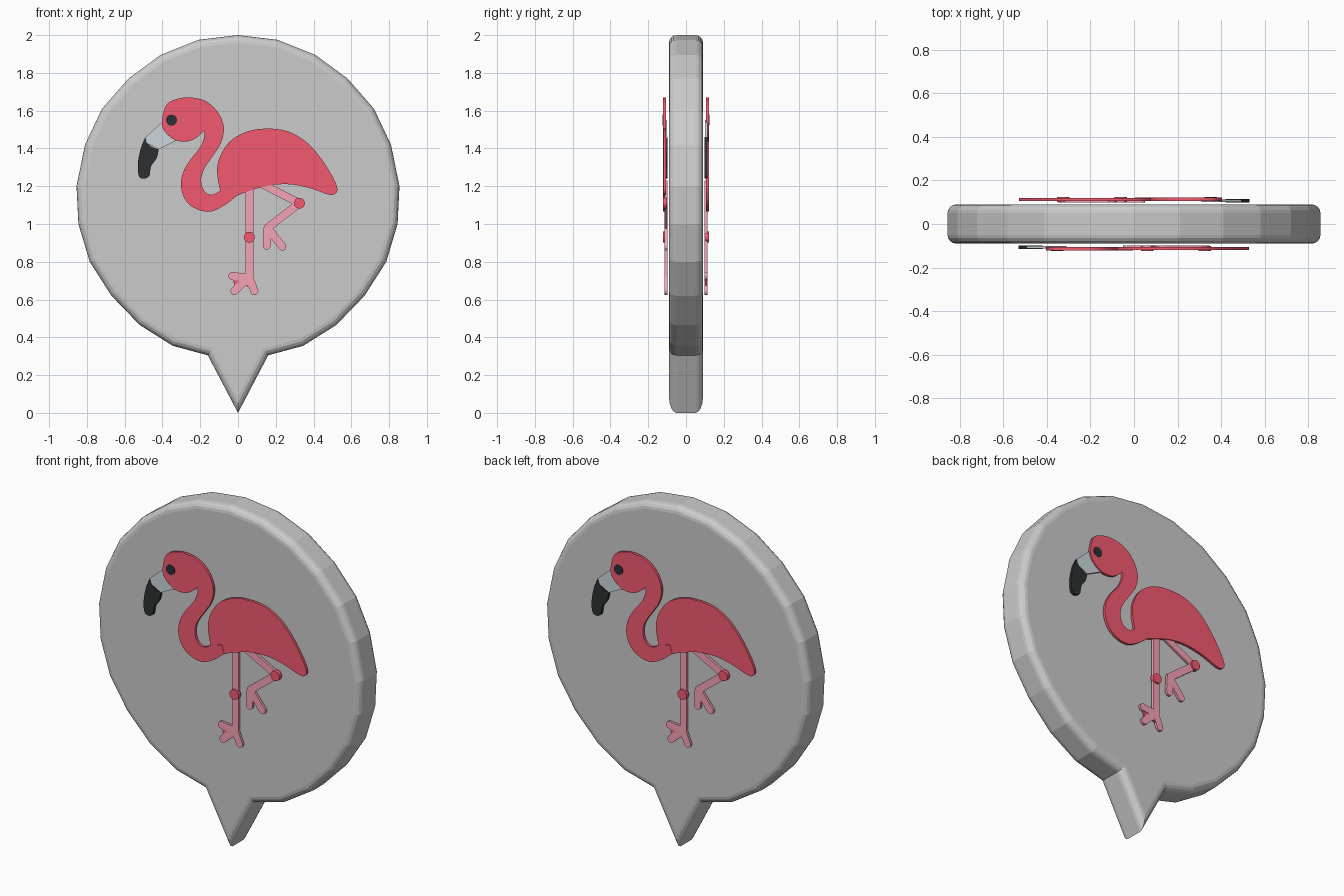
import bpy, bmesh, math
from mathutils import Vector, Matrix

if "Cube" in bpy.data.objects:
    bpy.data.objects.remove(bpy.data.objects["Cube"])


def material(name, rgb):
    m = bpy.data.materials.new(name)
    m.diffuse_color = (*rgb, 1)
    m.use_nodes = True
    m.node_tree.nodes["Principled BSDF"].inputs["Base Color"].default_value = m.diffuse_color
    return m


RED = material("red", (0.9, 0.10, 0.16))
PINK = material("pink", (0.92, 0.37, 0.46))
PALE = material("pale_grey", (0.6, 0.67, 0.71))
BLACK = material("black", (0.025, 0.03, 0.032))


def slab(name, outline, y0, y1, mat=None, turn=0.0, bevel=0.0):
    """Extrude an x/z outline from y0 to y1, then turn it about z."""
    bm = bmesh.new()
    face = bm.faces.new([bm.verts.new((p[0], y0, p[1])) for p in outline])
    ext = bmesh.ops.extrude_face_region(bm, geom=[face])
    for v in ext["geom"]:
        if isinstance(v, bmesh.types.BMVert):
            v.co.y = y1
    if bevel:
        rim = [e for e in bm.edges if abs(e.verts[0].co.y - e.verts[1].co.y) < 1e-6]
        bmesh.ops.bevel(bm, geom=rim, offset=bevel, segments=4, profile=0.5, affect="EDGES")
    bmesh.ops.recalc_face_normals(bm, faces=bm.faces)
    bm.transform(Matrix.Rotation(turn, 4, "Z"))
    me = bpy.data.meshes.new(name)
    bm.to_mesh(me)
    bm.free()
    if mat:
        me.materials.append(mat)
    ob = bpy.data.objects.new(name, me)
    bpy.context.collection.objects.link(ob)
    return ob


def smooth(points, steps=5):
    """Closed curve through the points; a third entry marks a corner."""
    n, out = len(points), []
    P = [Vector(p[:2]) for p in points]
    T = [Vector((0, 0)) if len(points[i]) > 2 else (P[(i + 1) % n] - P[i - 1]) / 2
         for i in range(n)]
    for i in range(n):
        j = (i + 1) % n
        for s in range(steps):
            t = s / steps
            out.append(P[i] * (2*t**3 - 3*t**2 + 1) + T[i] * (t**3 - 2*t**2 + t)
                       + P[j] * (3*t**2 - 2*t**3) + T[j] * (t**3 - t**2))
    return out


def disc(x, z, r, n=20):
    return [(x + r * math.cos(2 * math.pi * i / n), z + r * math.sin(2 * math.pi * i / n))
            for i in range(n)]


def bar(a, b, w=0.042, n=6):
    """Round-ended strip from a to b."""
    ang = math.atan2(b[1] - a[1], b[0] - a[0])
    out = []
    for c, start in ((b, ang - math.pi / 2), (a, ang + math.pi / 2)):
        out += [(c[0] + w / 2 * math.cos(start + math.pi * i / n),
                 c[1] + w / 2 * math.sin(start + math.pi * i / n)) for i in range(n + 1)]
    return out


# Speech-bubble board: right half of the outline, mirrored
half = [(0.21, 1.975), (0.41, 1.895), (0.58, 1.77), (0.72, 1.61), (0.81, 1.42),
        (0.855, 1.2), (0.845, 1.0), (0.785, 0.8), (0.67, 0.62), (0.52, 0.465),
        (0.345, 0.355), (0.16, 0.305)]
outline = [(0, 2.0)] + half + [(0, 0.0)] + [(-x, z) for x, z in reversed(half)]
slab("board", outline, -0.09, 0.09, bevel=0.04)

head_neck = [(-.40, 1.565), (-.38, 1.63), (-.33, 1.66), (-.255, 1.67), (-.17, 1.65),
             (-.105, 1.59), (-.075, 1.51), (-.09, 1.43), (-.13, 1.365), (-.18, 1.29),
             (-.195, 1.225), (-.175, 1.17), (-.135, 1.155), (-.09, 1.18, 1),
             (-.02, 1.2, 1), (-.005, 1.15, 1), (-.07, 1.10), (-.14, 1.067),
             (-.21, 1.075), (-.27, 1.115), (-.30, 1.185), (-.295, 1.26), (-.26, 1.33),
             (-.205, 1.40), (-.18, 1.455), (-.18, 1.495, 1), (-.215, 1.46),
             (-.265, 1.438), (-.33, 1.443), (-.38, 1.48), (-.402, 1.52)]
body = [(-.095, 1.18, 1), (-.11, 1.265), (-.10, 1.345), (-.045, 1.435), (.05, 1.49),
        (.16, 1.505), (.265, 1.49), (.355, 1.44), (.43, 1.36), (.49, 1.27),
        (.525, 1.195), (.515, 1.16), (.475, 1.157), (.38, 1.19), (.275, 1.21),
        (.17, 1.205), (.075, 1.18), (-.005, 1.15, 1)]
beak = [(-.39, 1.55), (-.49, 1.46), (-.485, 1.43), (-.42, 1.395), (-.31, 1.45)]
beak_tip = [(-.49, 1.46, 1), (-.515, 1.40), (-.53, 1.32), (-.525, 1.255), (-.50, 1.24),
            (-.47, 1.255), (-.46, 1.305), (-.43, 1.35), (-.42, 1.395, 1), (-.46, 1.41),
            (-.485, 1.435)]
leg_bars = {
    "straight_leg": ((.06, 1.2), (.06, .70)),
    "straight_toe_a": ((.055, .715), (-.03, .725)),
    "straight_toe_b": ((.055, .715), (-.02, .645)),
    "straight_toe_c": ((.06, .715), (.087, .645)),
    "bent_thigh": ((.13, 1.21), (.325, 1.11)),
    "bent_shin": ((.325, 1.11), (.157, .98)),
    "bent_toe_a": ((.157, .98), (.152, .885)),
    "bent_toe_b": ((.16, .975), (.235, .88)),
}

# Flamingo relief on the front, and the same turned half round on the back
for side, turn in (("front", 0.0), ("back", math.pi)):
    def part(name, shape, y0, y1, mat):
        slab(f"{name}_{side}", shape, -y0, -y1, mat, turn)

    part("head_and_neck", smooth(head_neck), 0.106, 0.121, RED)
    part("body", smooth(body), 0.105, 0.119, RED)
    part("beak", beak, 0.100, 0.113, PALE)
    part("beak_tip", smooth(beak_tip), 0.099, 0.115, BLACK)
    part("eye", disc(-.352, 1.55, .029), 0.115, 0.1235, BLACK)
    for name, (a, b) in leg_bars.items():
        part(name, bar(a, b), 0.099, 0.113, PINK)
    part("straight_web", [(-.03, .725), (.055, .72), (.07, .66), (.04, .672), (-.015, .65)],
         0.100, 0.110, RED)
    part("bent_web", [(.157, .98), (.155, .91), (.185, .925), (.21, .91)], 0.100, 0.110, PINK)
    part("straight_knee", disc(.06, .93, .029), 0.100, 0.123, RED)
    part("bent_knee", disc(.325, 1.11, .029), 0.100, 0.123, RED)
